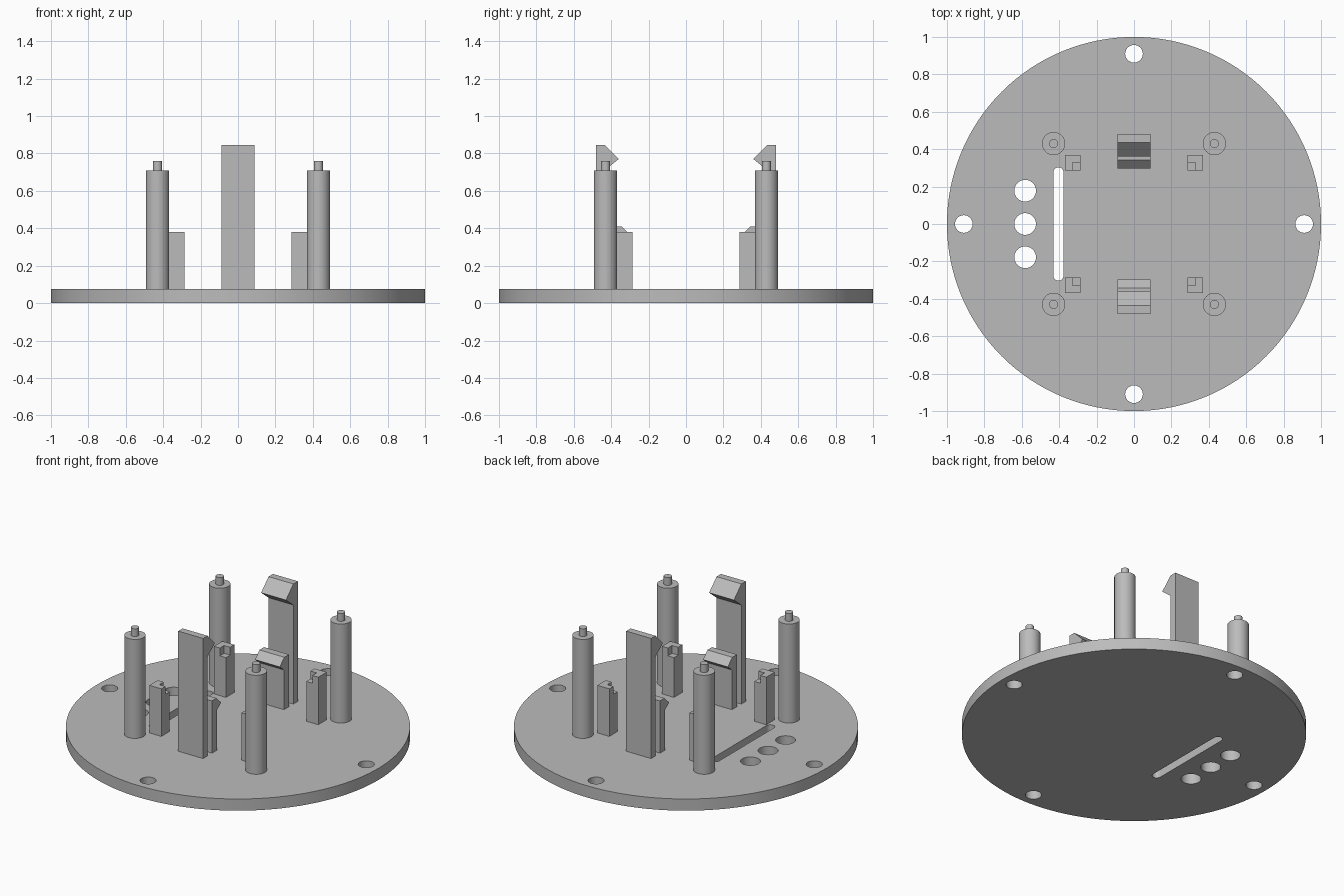
import bpy
import bmesh
from math import cos, sin, pi, radians
from mathutils import Vector

cube = bpy.data.objects.get("Cube")
if cube:
    bpy.data.objects.remove(cube, do_unlink=True)

# One grey plastic for everything
grey = bpy.data.materials.new("grey plastic")
grey.use_nodes = True
colour = (0.5, 0.5, 0.5, 1)
grey.diffuse_color = colour
grey.node_tree.nodes["Principled BSDF"].inputs["Base Color"].default_value = colour

PLATE = 0.075   # plate thickness
FOOT = 0.06     # uprights sink slightly into the plate


def arc(x, y, r, start=0, end=2 * pi, n=48):
    """Points along an arc; a full turn leaves out the repeated last point."""
    steps = n if end - start >= 2 * pi else n - 1
    return [(x + r * cos(start + (end - start) * i / steps),
             y + r * sin(start + (end - start) * i / steps)) for i in range(n)]


def prism(name, outline, low, high, axis="z"):
    """Extrude an outline along z (outline in x, y) or along x (outline in y, z)."""
    place = (lambda a, b: (a, b, low)) if axis == "z" else (lambda a, b: (low, a, b))
    push = Vector((0, 0, high - low)) if axis == "z" else Vector((high - low, 0, 0))
    bm = bmesh.new()
    face = bm.faces.new([bm.verts.new(place(a, b)) for a, b in outline])
    out = bmesh.ops.extrude_face_region(bm, geom=[face])
    bmesh.ops.translate(bm, vec=push, verts=[
        v for v in out["geom"] if isinstance(v, bmesh.types.BMVert)])
    bmesh.ops.recalc_face_normals(bm, faces=bm.faces)
    mesh = bpy.data.meshes.new(name)
    bm.to_mesh(mesh)
    bm.free()
    mesh.materials.append(grey)
    obj = bpy.data.objects.new(name, mesh)
    bpy.context.collection.objects.link(obj)
    return obj


def select(obj):
    bpy.ops.object.select_all(action="DESELECT")
    obj.select_set(True)
    bpy.context.view_layer.objects.active = obj


def smooth(obj):
    select(obj)
    bpy.ops.object.shade_smooth_by_angle(angle=radians(30))


def cut(obj, outline):
    """Cut an outline straight through a part."""
    cutter = prism("cutter", outline, -0.1, 0.2)
    cutter.hide_render = True
    mod = obj.modifiers.new("cut", "BOOLEAN")
    mod.operation = "DIFFERENCE"
    mod.solver = "EXACT"
    mod.object = cutter
    select(obj)
    bpy.ops.object.modifier_apply(modifier=mod.name)
    bpy.data.objects.remove(cutter, do_unlink=True)


# Round base plate with screw holes, cable holes and a slot
plate = prism("base_plate", arc(0, 0, 1, n=128), 0, PLATE)
for i in range(4):
    cut(plate, arc(0.91 * cos(i * pi / 2), 0.91 * sin(i * pi / 2), 0.047))
for y in (-0.178, 0, 0.178):
    cut(plate, arc(-0.582, y, 0.058))
cut(plate, arc(-0.404, 0.276, 0.027, 0, pi, 16)
    + arc(-0.404, -0.276, 0.027, pi, 2 * pi, 16))
smooth(plate)

# Four standoffs with locating pins, and four corner brackets
for sx, side in ((-1, "right"), (1, "left")):
    for sy, end in ((-1, "front"), (1, "back")):
        tag = f"{end}_{side}"
        x, y = 0.43 * sx, 0.43 * sy
        smooth(prism(f"standoff_{tag}", arc(x, y, 0.062), FOOT, 0.71))
        smooth(prism(f"pin_{tag}", arc(x, y, 0.024, n=32), 0.7, 0.76))

        # Bracket: square column, topped by an L that leaves the inner corner open
        near, mid, far = 0.285, 0.328, 0.37
        square = [(near, near), (far, near), (far, far), (near, far)]
        ell = [(mid, near), (far, near), (far, far), (near, far),
               (near, mid), (mid, mid)]
        for part, shape, low, high in (("column", square, FOOT, 0.33),
                                       ("lip", ell, 0.33, 0.38)):
            prism(f"bracket_{part}_{tag}",
                  [(a * sx, b * sy) for a, b in shape], low, high)

# Snap clips: (y, z) profiles with the hook facing the middle
tall = [(0.48, FOOT), (0.48, 0.845), (0.435, 0.845), (0.36, 0.77),
        (0.435, 0.71), (0.435, FOOT)]
short = [(0.39, FOOT), (0.39, 0.41), (0.343, 0.41), (0.298, 0.365),
         (0.34, 0.33), (0.34, FOOT)]
for sy, end in ((-1, "front"), (1, "back")):
    for name, profile in (("tall_clip", tall), ("short_clip", short)):
        prism(f"{name}_{end}", [(y * sy, z) for y, z in profile],
              -0.088, 0.088, axis="x")
